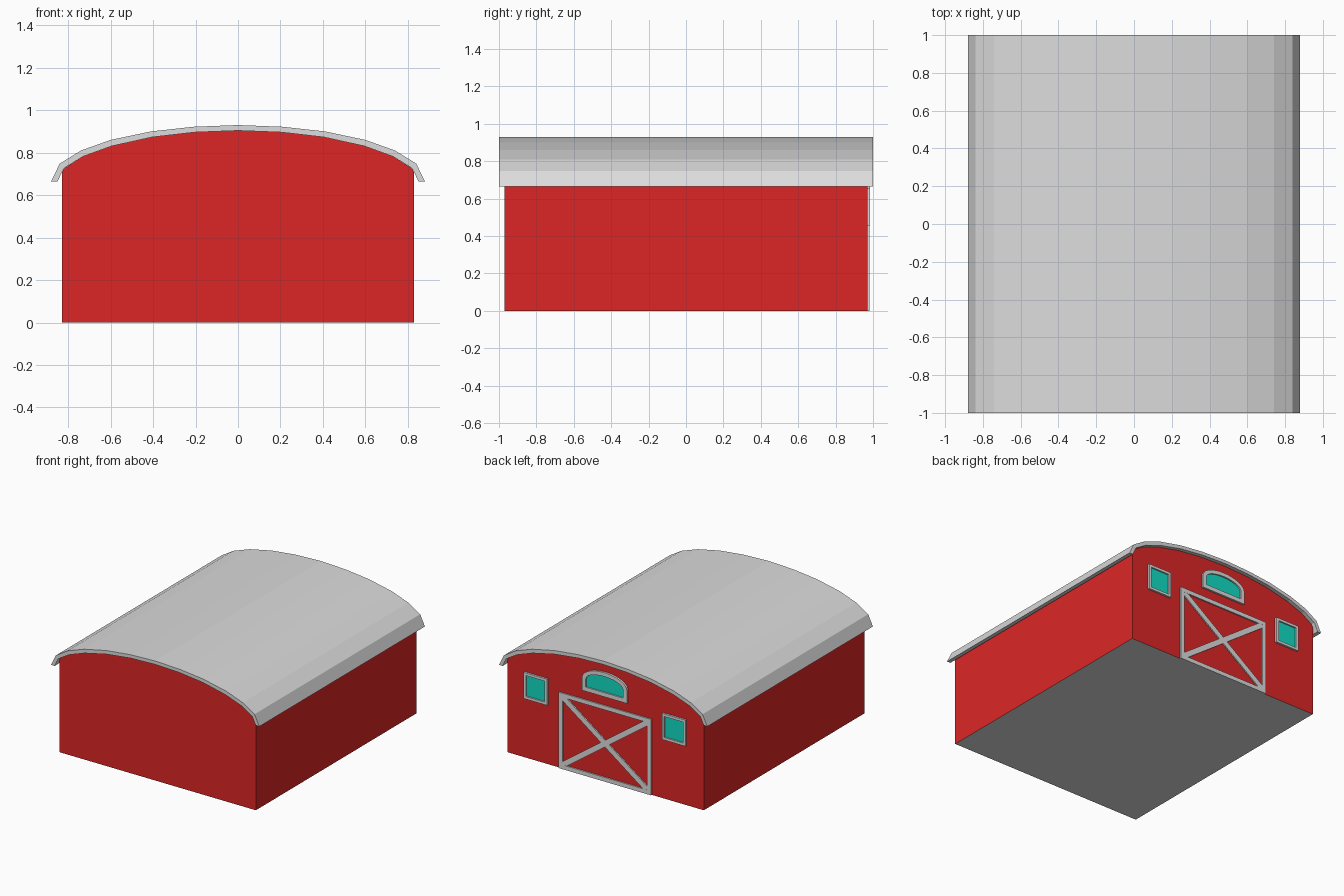
import bpy, bmesh, math

if "Cube" in bpy.data.objects:
    bpy.data.objects.remove(bpy.data.objects["Cube"])


def material(name, r, g, b):
    def lin(c):
        c /= 255
        return c / 12.92 if c <= 0.04045 else ((c + 0.055) / 1.055) ** 2.4
    m = bpy.data.materials.new(name)
    m.diffuse_color = (lin(r), lin(g), lin(b), 1)
    m.use_nodes = True
    m.node_tree.nodes["Principled BSDF"].inputs["Base Color"].default_value = m.diffuse_color
    return m


RED = material("barn red", 220, 38, 38)
GREY = material("light grey", 220, 220, 220)
TEAL = material("teal glass", 18, 220, 195)


def finish(name, bm, *mats):
    bmesh.ops.recalc_face_normals(bm, faces=bm.faces)
    me = bpy.data.meshes.new(name)
    bm.to_mesh(me)
    bm.free()
    ob = bpy.data.objects.new(name, me)
    for m in mats:
        me.materials.append(m)
    bpy.context.collection.objects.link(ob)
    return ob


def add_prism(bm, loop, y0, y1):
    """Convex xz outline extruded along y."""
    a = [bm.verts.new((x, y0, z)) for x, z in loop]
    b = [bm.verts.new((x, y1, z)) for x, z in loop]
    bm.faces.new(a)
    bm.faces.new(b)
    for i in range(len(a)):
        j = (i + 1) % len(a)
        bm.faces.new((a[i], a[j], b[j], b[i]))


def prism(name, loop, y0, y1, mat):
    bm = bmesh.new()
    add_prism(bm, loop, y0, y1)
    return finish(name, bm, mat)


def band(name, outer, inner, y0, y1, mat, closed):
    """Strip between two matching xz outlines, extruded along y."""
    bm = bmesh.new()
    rows = [[bm.verts.new((x, y, z)) for x, z in p]
            for p, y in ((outer, y0), (outer, y1), (inner, y1), (inner, y0))]
    n = len(outer)
    for i in range(n if closed else n - 1):
        j = (i + 1) % n
        for k in range(4):
            p, q = rows[k], rows[(k + 1) % 4]
            bm.faces.new((p[i], p[j], q[j], q[i]))
    if not closed:
        for i in (0, n - 1):
            bm.faces.new([r[i] for r in rows])
    return finish(name, bm, mat)


def mirrored(half):
    """Right half profile ending on x = 0, completed on the left."""
    return half + [(-x, z) for x, z in half[-2::-1]]


def rect(x0, x1, z0, z1):
    return [(x0, z0), (x1, z0), (x1, z1), (x0, z1)]


def arch(w, z0, z1, top):
    """Flat-bottomed outline with an elliptical head."""
    n = 12
    return [(-w, z0), (w, z0)] + [
        (w * math.cos(math.pi * i / n), z1 + (top - z1) * math.sin(math.pi * i / n))
        for i in range(n + 1)]


# Roof shell
outer = mirrored([(0.88, 0.665), (0.84, 0.748), (0.74, 0.81), (0.60, 0.86),
                  (0.41, 0.90), (0.21, 0.922), (0, 0.93)])
crown = [(0.73, 0.782), (0.595, 0.831), (0.405, 0.873), (0.205, 0.896), (0, 0.904)]
inner = mirrored([(0.85, 0.665), (0.82, 0.727)] + crown)
band("roof", outer, inner, -1, 1, GREY, False)

# Walls with curved gables; grey floor inset in the underside
bm = bmesh.new()
add_prism(bm, mirrored([(0.83, 0), (0.83, 0.706), (0.818, 0.727)] + crown), -0.97, 0.97)
bm.faces.ensure_lookup_table()
under = [f for f in bm.faces if all(v.co.z < 0.001 for v in f.verts)]
bmesh.ops.inset_region(bm, faces=under, thickness=0.12)
for f in under:
    f.material_index = 1
finish("walls", bm, RED, GREY)

WALL = 0.965
# Barn door frame and cross braces on the back wall
W, H, T = 0.39, 0.58, 0.032
band("door_frame", rect(-W, W, 0, H), rect(-W + T, W - T, T, H - T),
     WALL, 0.98, GREY, True)
a, lo, hi, d = W - T, T, H - T, 0.036
for s, side in ((1, "left"), (-1, "right")):
    brace = [(-a, lo), (-a + d, lo), (a, hi - d * 0.72), (a, hi),
             (a - d, hi), (-a, lo + d * 0.72)]
    prism("door_brace_" + side, [(s * x, z) for x, z in brace], WALL, 0.979, GREY)

# Square windows
for s, side in ((1, "left"), (-1, "right")):
    x0, x1 = s * 0.585 - 0.1, s * 0.585 + 0.1
    t = 0.02
    band("window_frame_" + side, rect(x0, x1, 0.455, 0.655),
         rect(x0 + t, x1 - t, 0.455 + t, 0.655 - t), WALL, 0.985, GREY, True)
    prism("window_glass_" + side, rect(x0 + t, x1 - t, 0.455 + t, 0.655 - t),
          WALL, 0.974, TEAL)

# Arched loft window
hole = arch(0.158, 0.682, 0.745, 0.805)
band("loft_window_frame", arch(0.19, 0.65, 0.75, 0.835), hole, WALL, 0.985, GREY, True)
prism("loft_window_glass", hole, WALL, 0.974, TEAL)
